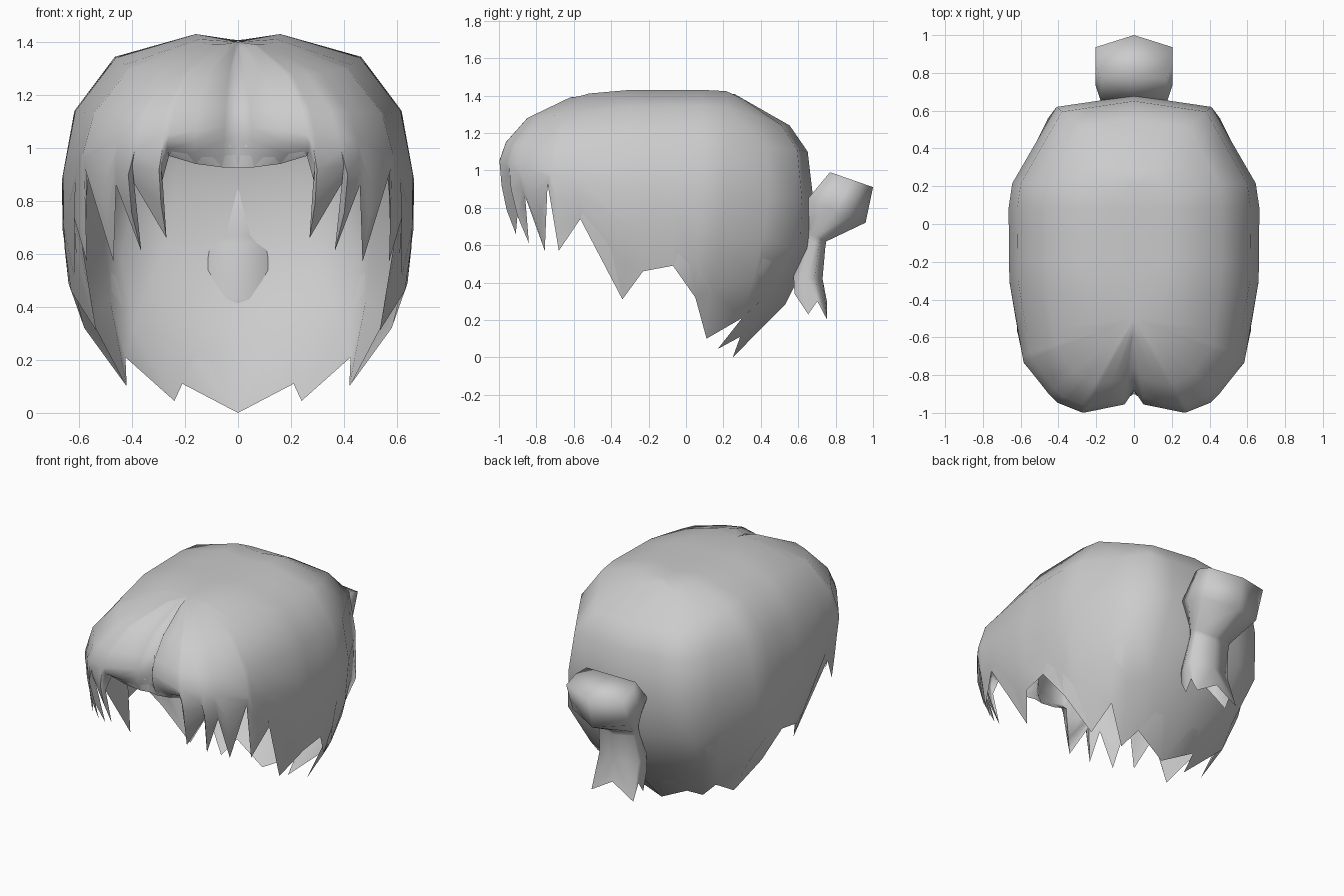
import bpy, bmesh
from mathutils import Vector

if "Cube" in bpy.data.objects:
    bpy.data.objects.remove(bpy.data.objects["Cube"])


def finish(name, bm, angle=1.0):
    bmesh.ops.remove_doubles(bm, verts=bm.verts, dist=0.0005)
    me = bpy.data.meshes.new(name)
    bm.to_mesh(me)
    bm.free()
    ob = bpy.data.objects.new(name, me)
    bpy.context.collection.objects.link(ob)
    m = ob.modifiers.new("mirror", "MIRROR")
    m.use_clip = True
    bpy.context.view_layer.objects.active = ob
    ob.select_set(True)
    bpy.ops.object.shade_smooth_by_angle(angle=angle)
    ob.select_set(False)
    return ob


def sample(table, u):
    i = min(int(u), len(table) - 2)
    return table[i] + (table[i + 1] - table[i]) * (u - i)


def skin(bm, cols):
    for a, b in zip(cols, cols[1:]):
        for i in range(len(a) - 1):
            bm.faces.new((a[i], a[i + 1], b[i + 1], b[i]))


# Hair cap: half outline in plan, front to back, and heights of its rings
px = [0, .05, .27, .42, .585, .66, .665, .41, 0]
py = [-.88, -.955, -1, -.94, -.73, -.3, .18, .62, .68]
rings = [
    (.24, [1.37, 1.38, 1.39, 1.39, 1.40, 1.43, 1.43, 1.35, 1.35]),
    (.70, [1.26, 1.27, 1.28, 1.28, 1.30, 1.34, 1.345, 1.24, 1.24]),
    (.93, [1.16, 1.16, 1.15, 1.14, 1.13, 1.14, 1.14, 1.11, 1.10]),
    (1.0, [1.10, 1.08, 1.05, 1.04, 0.98, 0.90, 0.88, .85, .85]),
]

# Jagged lower edge: place along outline, then the tip or notch point
edge = [
    (0, 0, -.90, .925), (1, .06, -.915, .927), (1.5, .16, -.92, .94),
    (1.95, .26, -.925, .97), (2.05, .285, -.95, .88), (2.15, .27, -.91, .66),
    (2.7, .40, -.89, .88), (2.9, .365, -.84, .61), (3.2, .46, -.86, .86),
    (3.4, .47, -.755, .57), (4, .58, -.74, .93), (4.08, .57, -.68, .57),
    (4.35, .62, -.565, .74), (5, .535, -.34, .31), (5.2, .63, -.23, .46),
    (5.5, .64, -.07, .49), (5.8, .58, .05, .32), (6.08, .42, .11, .10),
    (6.6, .425, .30, .21), (7, .24, .17, .045), (7.4, .21, .29, .11),
    (8, 0, .25, 0),
]
bm = bmesh.new()
depth = bm.verts.layers.float.new("depth")
cols = []
for u, *tip in edge:
    tip = Vector(tip)
    p = Vector((sample(px, u), sample(py, u), 0))
    spine = Vector((0, max(-.5, min(.26, p.y)), 0))
    out = (p - spine).normalized()
    thick = .035 if u > 2 else .02
    pts = [(spine + Vector((0, 0, 1.40 + .01 * (spine.y + .5))), .04)]
    for s, zs in rings:
        q = spine + (p - spine) * s
        q.z = sample(zs, u)
        pts.append((q, thick))
    top = pts[-1][0]
    # strands that tuck further inward bulge more on the way down
    bulge = max(0, (p - tip).dot(out)) * .36
    for t in (1 / 3, 2 / 3):
        q = top.lerp(tip, t) + out * bulge * 4 * t * (1 - t)
        pts.append((q, thick * (1 - t)))
    pts.append((tip, 0))
    col = []
    for q, d in pts:
        v = bm.verts.new(q)
        v[depth] = d
        col.append(v)
    cols.append(col)
skin(bm, cols)
bmesh.ops.remove_doubles(bm, verts=bm.verts, dist=0.0005)
bmesh.ops.recalc_face_normals(bm, faces=bm.faces)
bm.normal_update()
if sum(f.normal.dot(f.calc_center_median() - Vector((0, -.2, .7))) for f in bm.faces) < 0:
    bmesh.ops.reverse_faces(bm, faces=bm.faces)
    bm.normal_update()

# Inner lining, meeting the outer skin at the strand tips
inner = {}
for v in list(bm.verts):
    if v[depth] == 0:
        inner[v] = v
        continue
    n = v.normal.copy()
    if v.co.x < 1e-4:
        n.x = 0
    if v.co.y < -.85 and v.co.z < 1.12:
        n = Vector((0, -1, 0))
    co = v.co - n * v[depth]
    co.x = max(co.x, 0)
    inner[v] = bm.verts.new(co)
for f in list(bm.faces):
    bm.faces.new([inner[v] for v in reversed(f.verts)])
finish("hair_cap", bm, 1.2)

# Ponytail: half section, swept through rings given as front point, back point, width
section = [(0, 1), (1, .72), (1, .5), (1, .3), (.85, 0), (0, 0)]
tail = [
    ((.77, .99), (1.0, .91), .205),
    ((.645, .84), (.96, .72), .205),
    ((.64, .67), (.75, .62), .13),
    ((.635, .64), (.745, .59), .125),
    ((.575, .43), (.73, .42), .14),
]
ends = [.29, .20, .30, .23, .34, .41]
bm = bmesh.new()
cols = []
for (sx, t), ez in zip(section, ends):
    col = []
    for (fy, fz), (by, bz), w in tail:
        col.append(bm.verts.new((sx * w, fy + (by - fy) * t, fz + (bz - fz) * t)))
    col.append(bm.verts.new((sx * .15, .58 + .175 * min(1, t * 1.4), ez)))
    cols.append(col)
skin(bm, cols)
cap = bm.faces.new([c[0] for c in cols])
bmesh.ops.recalc_face_normals(bm, faces=bm.faces)
bm.normal_update()
if cap.normal.z < 0:
    bmesh.ops.reverse_faces(bm, faces=bm.faces)
finish("ponytail", bm, 2.0)
